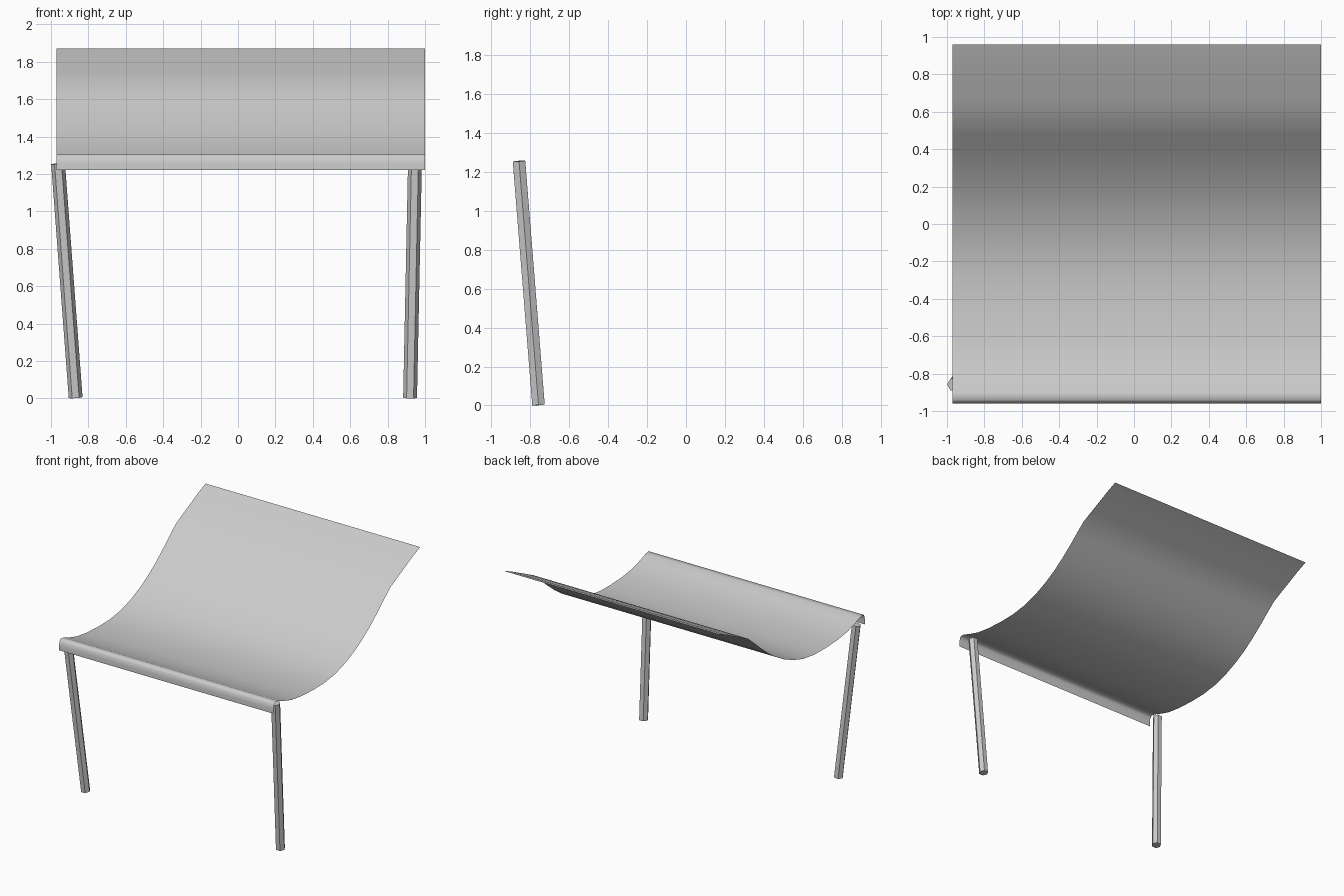
import bpy, bmesh
from mathutils import Vector, Matrix

if "Cube" in bpy.data.objects:
    bpy.data.objects.remove(bpy.data.objects["Cube"])

# Side profile of the sling seat (y, z), from front lip to top of the back
PROFILE = [(-.96, 1.22), (-.96, 1.255), (-.955, 1.29), (-.94, 1.308), (-.9, 1.303),
           (-.84, 1.28), (-.73, 1.247), (-.6, 1.228), (-.44, 1.22), (-.3, 1.222),
           (-.15, 1.243), (-.02, 1.283), (.1, 1.335), (.2, 1.392), (.3, 1.46),
           (.4, 1.54), (.48, 1.61), (.57, 1.685), (.67, 1.735), (.76, 1.778),
           (.86, 1.828), (.96, 1.87)]


def add_object(name, bm):
    mesh = bpy.data.meshes.new(name)
    bm.to_mesh(mesh)
    bm.free()
    obj = bpy.data.objects.new(name, mesh)
    bpy.context.collection.objects.link(obj)
    return obj


def leg(name, bottom, top, radius=.037):
    """Six-sided splayed rod between two points."""
    a, b = Vector(bottom), Vector(top)
    axis = b - a
    turn = Vector((0, 0, 1)).rotation_difference(axis).to_matrix().to_4x4()
    bm = bmesh.new()
    bmesh.ops.create_cone(bm, cap_ends=True, segments=6, radius1=radius, radius2=radius,
                          depth=axis.length)
    # Point two corners of the hexagon sideways
    x_corner = any(abs(v.co.y) < 1e-4 for v in bm.verts)
    spin = Matrix.Rotation(0 if x_corner else 0.5235988, 4, 'Z')
    bm.transform(Matrix.Translation((a + b) / 2) @ turn @ spin)
    return add_object(name, bm)


# Seat and back: one thin sheet swept across the width
bm = bmesh.new()
left = [bm.verts.new((-.97, y, z)) for y, z in PROFILE]
right = [bm.verts.new((1.0, y, z)) for y, z in PROFILE]
for i in range(len(PROFILE) - 1):
    face = bm.faces.new((left[i], right[i], right[i + 1], left[i + 1]))
    face.smooth = True
add_object("seat_sheet", bm)

# Front legs
leg("front_leg_left", (-.868, -.758, .004), (-.962, -.858, 1.255))
leg("front_leg_right", (.92, -.758, .003), (.946, -.858, 1.255))
